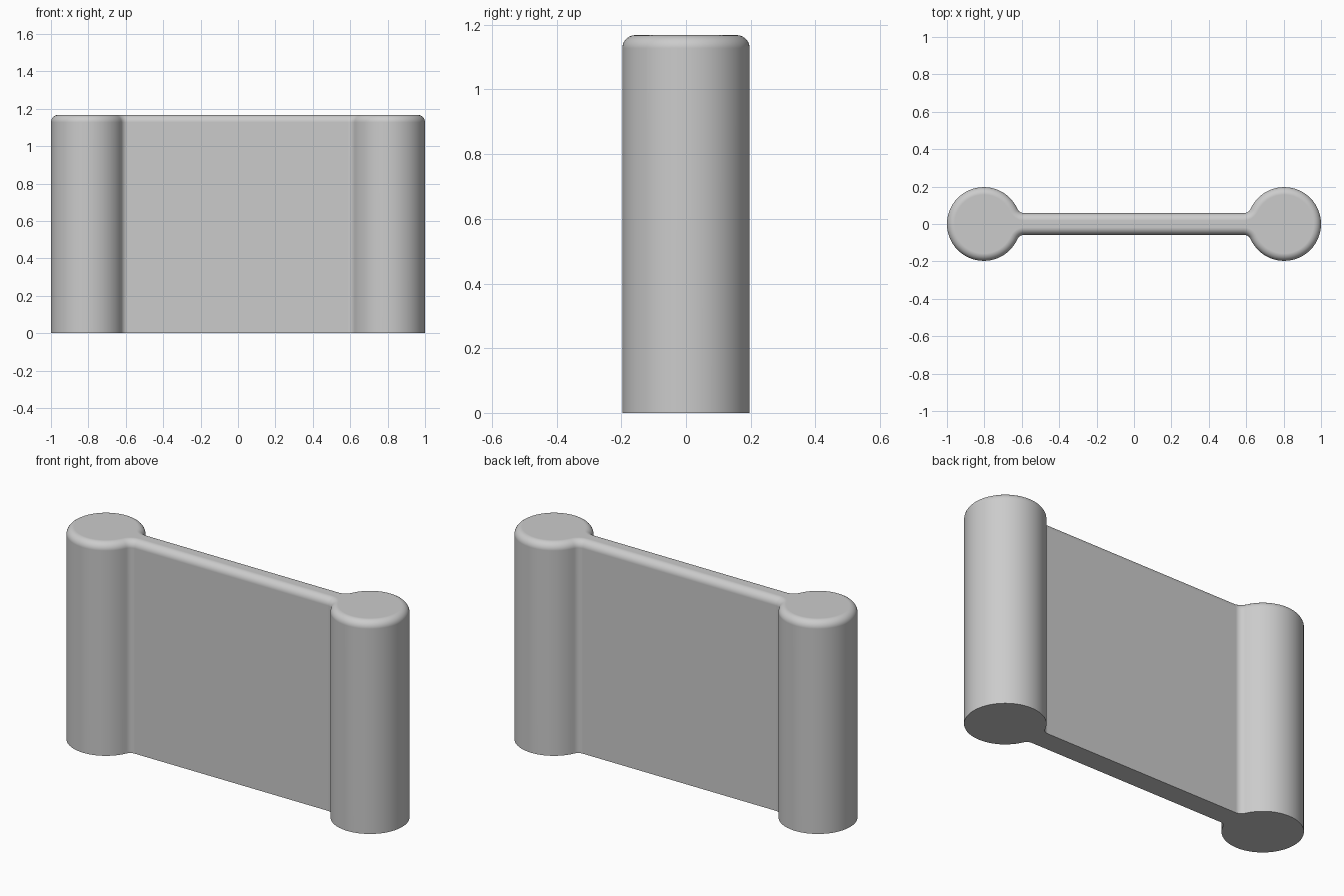
import bpy, bmesh
from math import sin, cos, pi, sqrt, atan2

if "Cube" in bpy.data.objects:
    bpy.data.objects.remove(bpy.data.objects["Cube"])

HEIGHT = 1.168
POST_X, POST_R = 0.803, 0.197   # round end posts
WALL = 0.058                    # half thickness of the wall
FILLET = 0.04                   # blend between post and wall
ROUND = 0.04                    # rounded top edge
POST_STEPS, FILLET_STEPS, ROUND_STEPS = 28, 6, 7


def arc(cx, cy, r, start, end, steps):
    angles = [start + (end - start) * i / steps for i in range(steps + 1)]
    return [(cx + r * cos(t), cy + r * sin(t)) for t in angles]


def outline(inset):
    """Counterclockwise plan outline, moved inwards by inset."""
    dy = WALL + FILLET
    dx = sqrt((POST_R + FILLET) ** 2 - dy ** 2)
    a = atan2(dy, dx)
    quarter = arc(POST_X, 0, POST_R - inset, 0, pi - a, POST_STEPS)
    quarter += arc(POST_X - dx, dy, FILLET + inset, -a, -pi / 2, FILLET_STEPS)[1:]
    half = quarter + [(-x, y) for x, y in reversed(quarter)]
    return half + [(x, -y) for x, y in reversed(half[1:-1])]


# Stacked outlines: straight side, then the rounded rim
levels = [(0, 0)]
for i in range(ROUND_STEPS + 1):
    t = pi / 2 * i / ROUND_STEPS
    levels.append((ROUND * (1 - cos(t)), HEIGHT - ROUND + ROUND * sin(t)))

bm = bmesh.new()
rings = [[bm.verts.new((x, y, z)) for x, y in outline(d)] for d, z in levels]
for low, high in zip(rings, rings[1:]):
    for i in range(len(low)):
        j = (i + 1) % len(low)
        bm.faces.new((low[i], low[j], high[j], high[i]))
bm.faces.new(rings[-1])
bm.faces.new(rings[0][::-1])

mesh = bpy.data.meshes.new("wall_with_end_posts")
bm.to_mesh(mesh)
bm.free()
wall = bpy.data.objects.new("wall_with_end_posts", mesh)
bpy.context.collection.objects.link(wall)

# Plain grey material
grey = bpy.data.materials.new("light_grey")
grey.use_nodes = True
colour = (0.6, 0.6, 0.6, 1)
grey.diffuse_color = colour
grey.node_tree.nodes["Principled BSDF"].inputs["Base Color"].default_value = colour
mesh.materials.append(grey)

# Smooth sides with a sharp base, flat caps
bpy.ops.object.select_all(action='DESELECT')
wall.select_set(True)
bpy.context.view_layer.objects.active = wall
bpy.ops.object.shade_smooth_by_angle(angle=pi / 6)
weighted = wall.modifiers.new("even_normals", 'WEIGHTED_NORMAL')
weighted.keep_sharp = True
